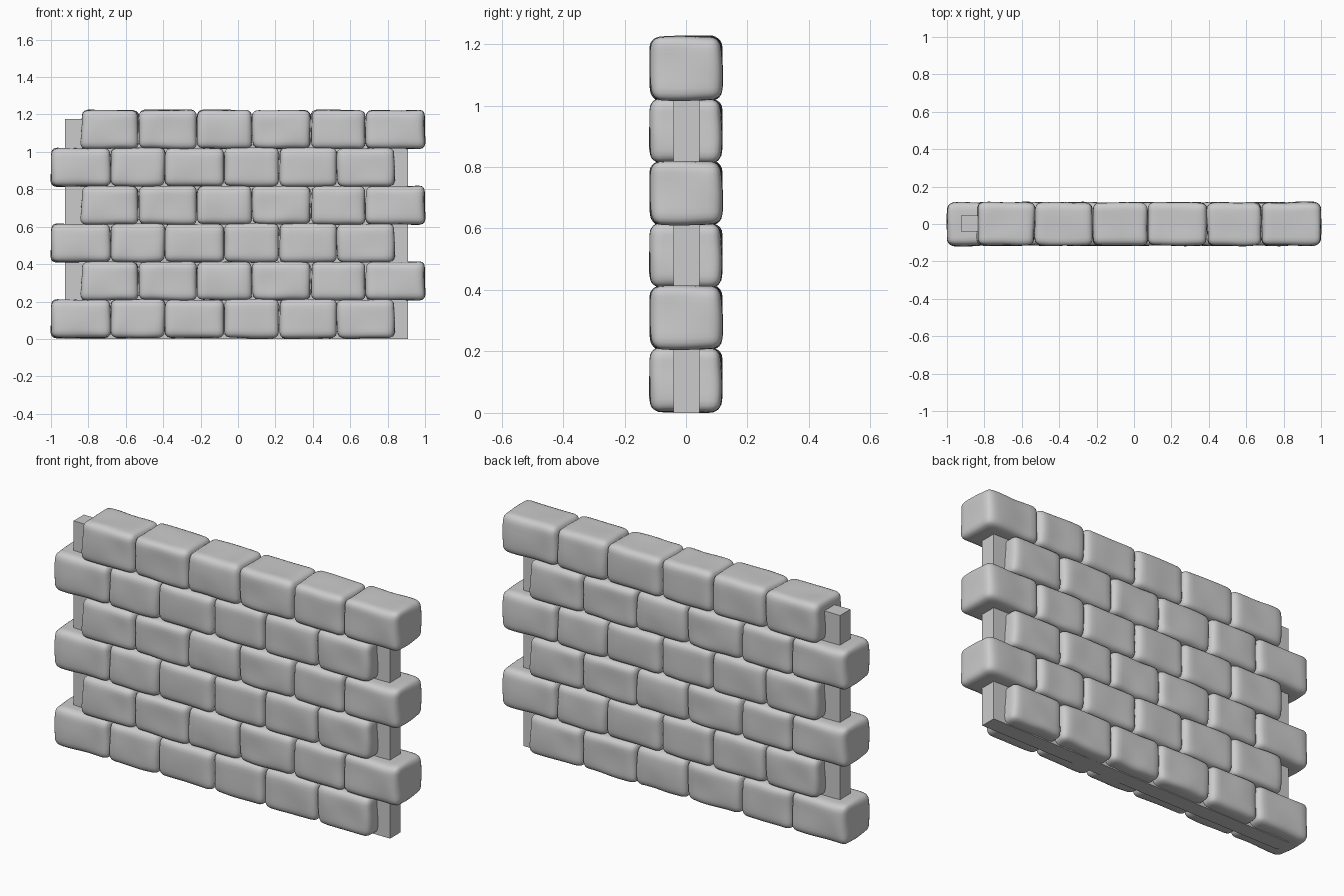
import bpy, bmesh, math
from mathutils import Vector, noise

if "Cube" in bpy.data.objects:
    bpy.data.objects.remove(bpy.data.objects["Cube"])

PITCH = 0.2025      # height of one course
JOINTS = [-1.0, -0.68, -0.39, -0.075, 0.22, 0.53, 0.84]


def stone_mesh(x0, x1, seed):
    """Soft rounded block with gently worn, uneven faces."""
    cx = (x0 + x1) / 2
    half = Vector(((x1 - x0) / 2 - 0.001, 0.114, 0.1035))
    r = 0.034
    bm = bmesh.new()
    bmesh.ops.create_cube(bm, size=2)
    bmesh.ops.subdivide_edges(bm, edges=bm.edges[:], cuts=13, use_grid_fill=True)
    for v in bm.verts:
        # crowd the grid toward the edges, then round them off
        p = Vector([math.sin(c * math.pi / 2) * h for c, h in zip(v.co, half)])
        inner = Vector([max(-(h - r), min(h - r, c)) for c, h in zip(p, half)])
        q = inner + (p - inner).normalized() * r
        # slight pillow shape and uneven wear
        u, w = q.x / half.x, q.z / half.z
        q.y *= 1.015 - 0.05 * (u ** 4 + w ** 4) / 2
        n = noise.noise_vector(q * 7 + Vector((seed * 9.7, seed * 3.1, 5.0)))
        q += Vector((n.x * 0.007, n.y * 0.007, n.z * 0.006))
        q.x += cx
        v.co = q
    me = bpy.data.meshes.new("stone")
    bm.to_mesh(me)
    bm.free()
    for f in me.polygons:
        f.use_smooth = True
    return me


# One course of six stones, turned half round on every other level
course = [stone_mesh(a, b, i + 1) for i, (a, b) in enumerate(zip(JOINTS, JOINTS[1:]))]
for row in range(6):
    for i, me in enumerate(course):
        ob = bpy.data.objects.new(f"stone_{row}_{i}", me)
        ob.location = (0, 0, 0.108 + row * PITCH)
        ob.rotation_euler.z = math.pi * (row % 2)
        bpy.context.collection.objects.link(ob)

# Flat mortar core running through the wall
bpy.ops.mesh.primitive_cube_add(size=1, location=(-0.0075, 0.002, 0.5875))
core = bpy.context.object
core.name = "mortar_core"
core.scale = (1.835, 0.085, 1.175)
bpy.ops.object.transform_apply(location=False, rotation=False, scale=True)
